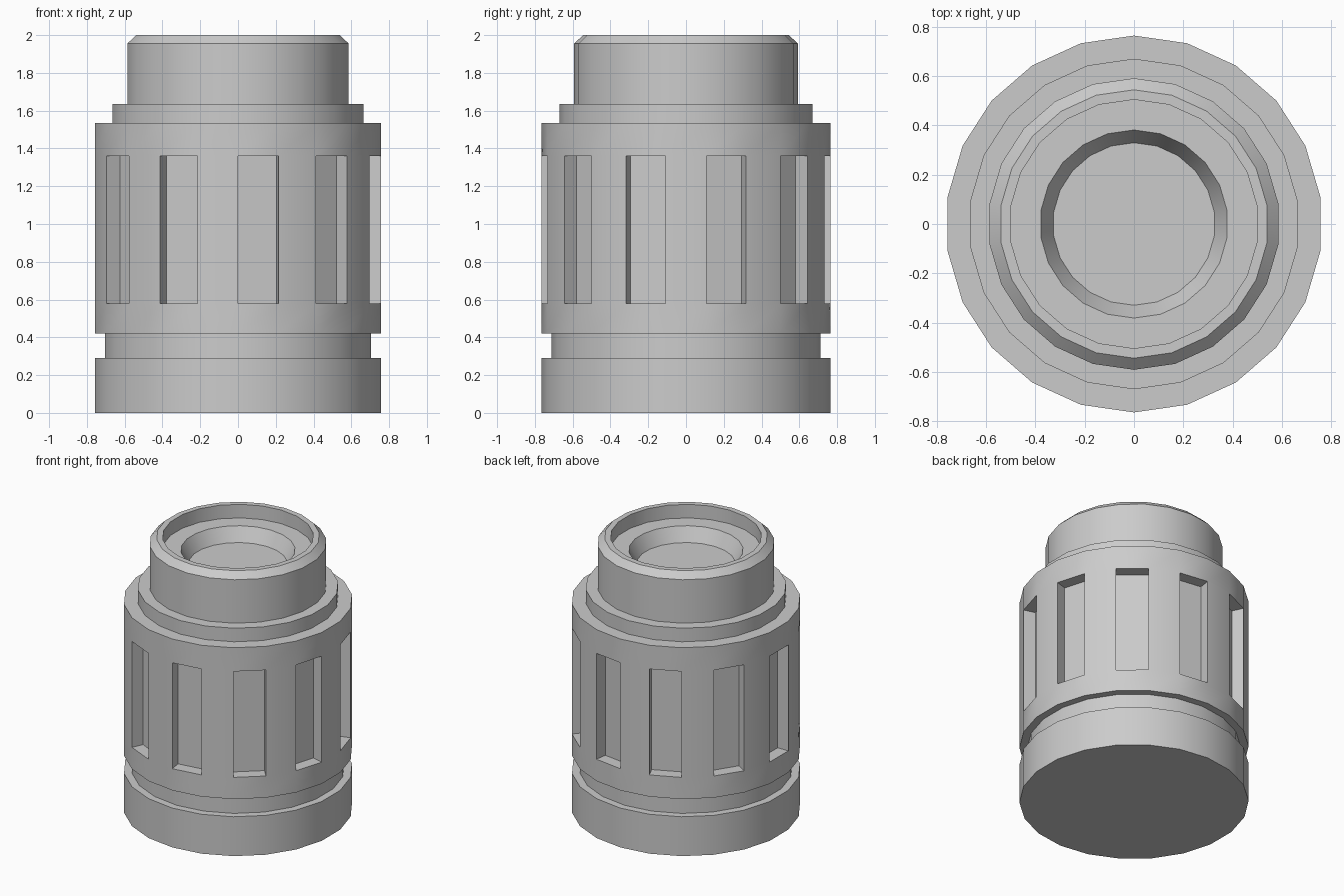
import bpy, bmesh, math

if "Cube" in bpy.data.objects:
    bpy.data.objects.remove(bpy.data.objects["Cube"])

SIDES = 22
SLOT_DEPTH = 0.086

# Lathe profile (corner radius, z) from the underside, up the outside, into the top recess
PROFILE = [
    (0.765, 0.0), (0.765, 0.29),                    # base ring
    (0.712, 0.29), (0.712, 0.42),                   # groove
    (0.765, 0.42), (0.765, 0.58),                   # grip, below slots
    (0.765, 1.36), (0.765, 1.535),                  # grip, slots and above
    (0.671, 1.535), (0.671, 1.635),                 # shoulder
    (0.592, 1.635), (0.592, 1.955), (0.545, 2.0),   # neck and chamfer
    (0.505, 2.0), (0.505, 1.90),                    # rim and recess wall
    (0.382, 1.90), (0.33, 1.80),                    # sloped inner dish
]
SLOT_BAND = 5   # profile segment that carries the slots

bm = bmesh.new()
rings = []
for r, z in PROFILE:
    ring = []
    for k in range(SIDES):
        a = -math.pi / 2 + 2 * math.pi * k / SIDES
        ring.append(bm.verts.new((r * math.cos(a), r * math.sin(a), z)))
    rings.append(ring)

bm.faces.new(list(reversed(rings[0])))   # underside
bm.faces.new(rings[-1])                  # dish floor

for i in range(len(rings) - 1):
    lo, hi = rings[i], rings[i + 1]
    for k in range(SIDES):
        n = (k + 1) % SIDES
        quad = [lo[k], lo[n], hi[n], hi[k]]
        if i == SLOT_BAND and k % 2 == 0:
            # recessed slot: floor pushed straight inwards plus four walls
            a = -math.pi / 2 + 2 * math.pi * (k + 0.5) / SIDES
            dx, dy = -SLOT_DEPTH * math.cos(a), -SLOT_DEPTH * math.sin(a)
            deep = [bm.verts.new((v.co.x + dx, v.co.y + dy, v.co.z)) for v in quad]
            bm.faces.new(deep)
            for j in range(4):
                m = (j + 1) % 4
                bm.faces.new([quad[j], quad[m], deep[m], deep[j]])
        else:
            bm.faces.new(quad)

bmesh.ops.recalc_face_normals(bm, faces=bm.faces)
mesh = bpy.data.meshes.new("ribbed_canister")
bm.to_mesh(mesh)
bm.free()

grey = bpy.data.materials.new("plain_grey")
grey.diffuse_color = (0.6, 0.6, 0.6, 1.0)
grey.use_nodes = True
grey.node_tree.nodes["Principled BSDF"].inputs["Base Color"].default_value = grey.diffuse_color
mesh.materials.append(grey)

canister = bpy.data.objects.new("ribbed_canister", mesh)
bpy.context.collection.objects.link(canister)
bpy.context.view_layer.objects.active = canister
canister.select_set(True)
bpy.ops.object.shade_smooth_by_angle(angle=math.radians(25))
